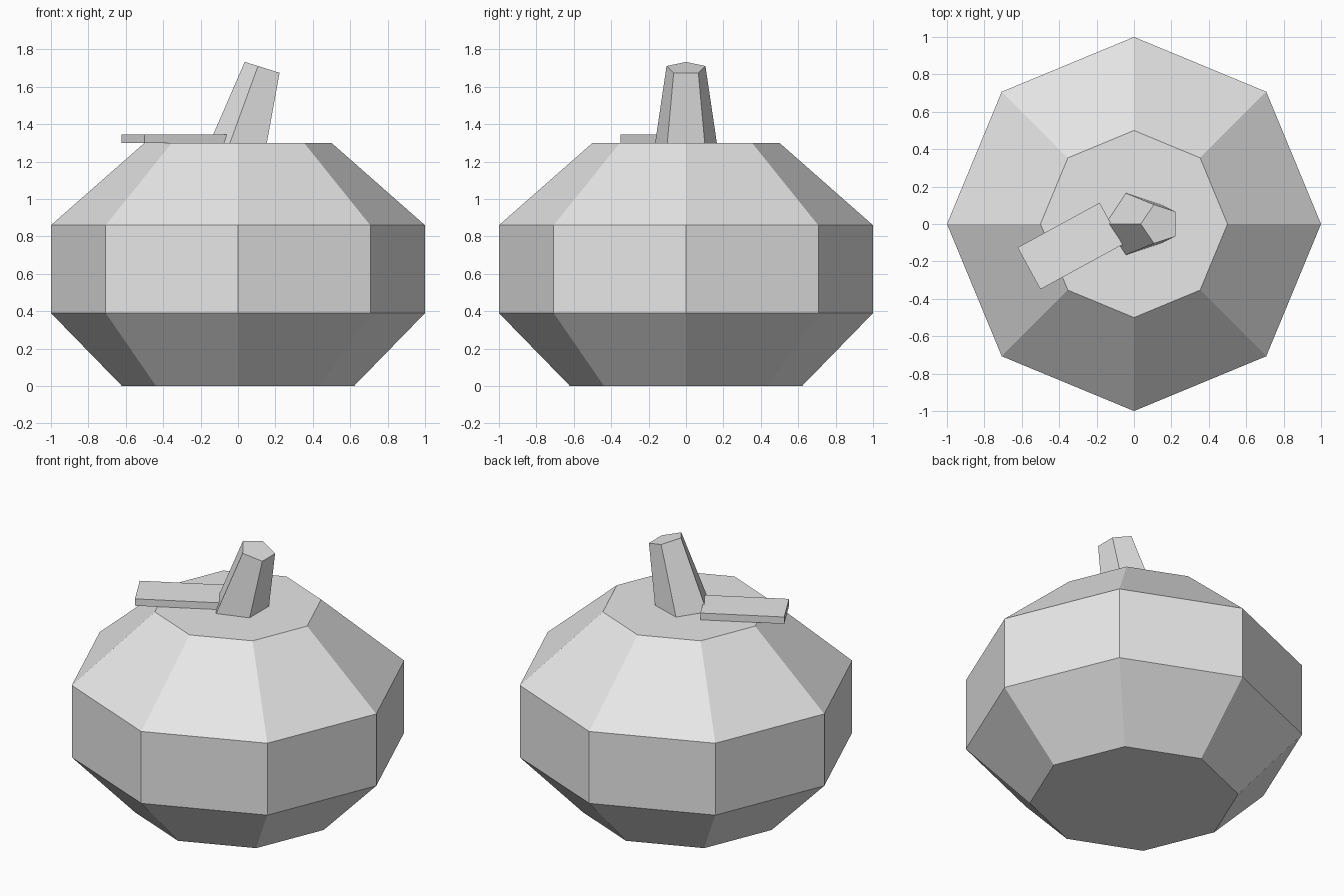
import bpy, bmesh, math
from mathutils import Matrix

cube = bpy.data.objects.get("Cube")
if cube:
    bpy.data.objects.remove(cube, do_unlink=True)

# Single plain grey
grey = bpy.data.materials.new("plain_grey")
grey.use_nodes = True
grey.diffuse_color = (0.8, 0.8, 0.8, 1)
grey.node_tree.nodes["Principled BSDF"].inputs["Base Color"].default_value = (0.8, 0.8, 0.8, 1)


def finish(name, bm):
    bmesh.ops.recalc_face_normals(bm, faces=bm.faces[:])
    mesh = bpy.data.meshes.new(name)
    bm.to_mesh(mesh)
    bm.free()
    mesh.materials.append(grey)
    obj = bpy.data.objects.new(name, mesh)
    bpy.context.collection.objects.link(obj)
    return obj


def loft(name, rings):
    """Skin a stack of equal-sized point rings and cap both ends."""
    bm = bmesh.new()
    loops = [[bm.verts.new(p) for p in ring] for ring in rings]
    n = len(loops[0])
    for low, high in zip(loops, loops[1:]):
        for i in range(n):
            j = (i + 1) % n
            bm.faces.new((low[i], low[j], high[j], high[i]))
    bm.faces.new(loops[0][::-1])
    bm.faces.new(loops[-1])
    return finish(name, bm)


def octagon(radius, z):
    angles = [i * math.pi / 4 for i in range(8)]
    return [(radius * math.cos(a), radius * math.sin(a), z) for a in angles]


def pentagon(tip, middle, end):
    """Mirror half an outline across the y = 0 plane."""
    def flip(p):
        return (p[0], -p[1], p[2])
    return [tip, flip(middle), flip(end), end, middle]


# Faceted round body
profile = [(0.62, 0), (1, 0.39), (1, 0.86), (0.5, 1.3)]
loft("body", [octagon(r, z) for r, z in profile])

# Leaning, tapered stem with a slanted top
loft("stem", [
    pentagon((-0.152, 0, 1.3), (-0.043, 0.165, 1.3), (0.154, 0.1, 1.3)),
    pentagon((0.036, 0, 1.733), (0.107, 0.104, 1.711), (0.222, 0.066, 1.675)),
])

# Flat leaf lying on the top
bm = bmesh.new()
bmesh.ops.create_cube(bm, size=1, matrix=Matrix.Translation((-0.342, -0.118, 1.322))
                      @ Matrix.Rotation(math.radians(28.6), 4, 'Z')
                      @ Matrix.Diagonal((0.5, 0.255, 0.045, 1)))
finish("leaf", bm)
